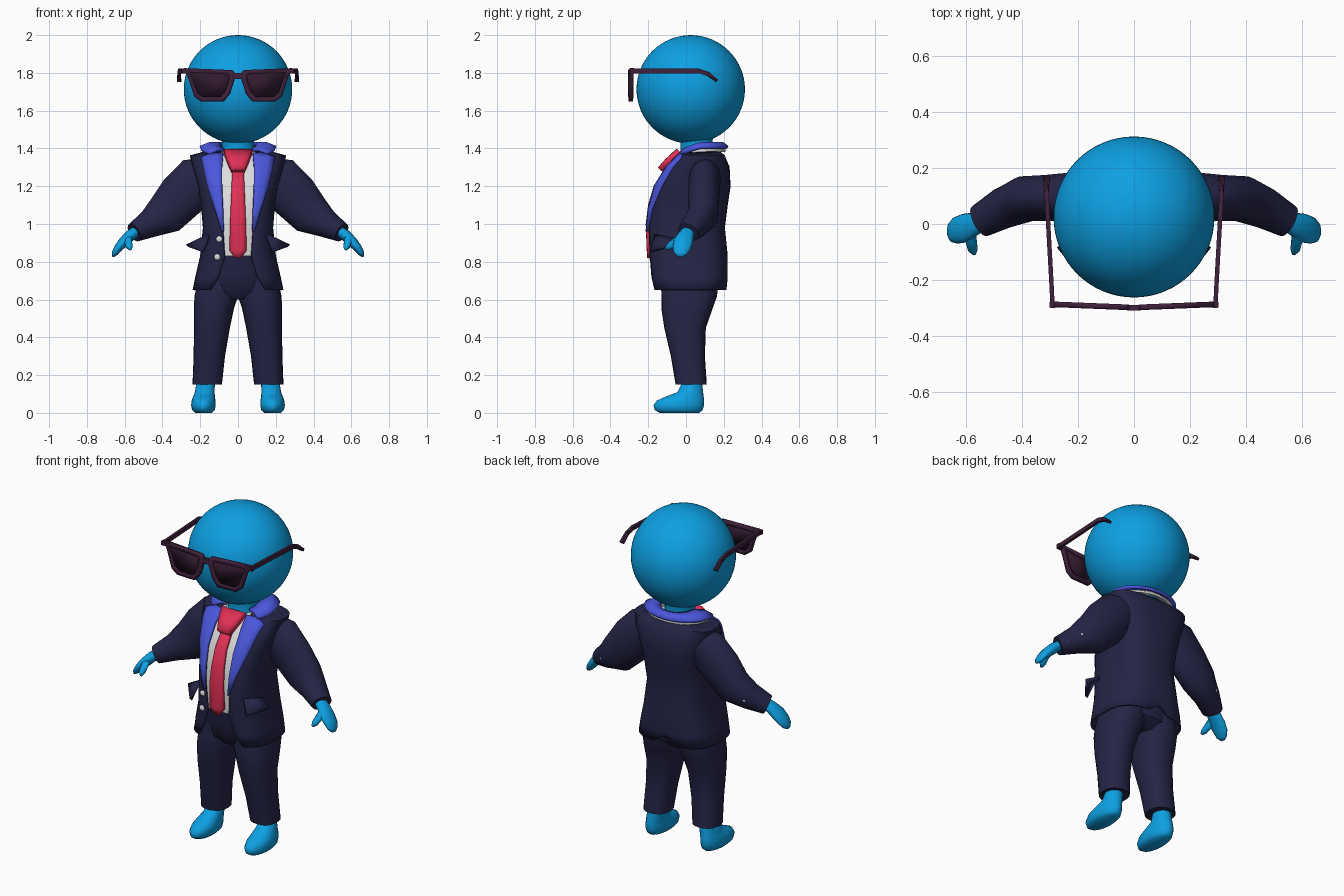
import bpy, bmesh, math
from mathutils import Vector

if "Cube" in bpy.data.objects:
    bpy.data.objects.remove(bpy.data.objects["Cube"])


def material(name, rgb):
    m = bpy.data.materials.new(name)
    m.diffuse_color = (*rgb, 1)
    m.use_nodes = True
    m.node_tree.nodes["Principled BSDF"].inputs["Base Color"].default_value = m.diffuse_color
    return m


SKIN = material("blue_skin", (0.004, 0.35, 0.76))
SUIT = material("navy_cloth", (0.018, 0.018, 0.062))
LAPEL = material("royal_blue_trim", (0.07, 0.095, 0.72))
TIE = material("red_silk", (0.76, 0.03, 0.09))
SHIRT = material("white_cloth", (0.72, 0.72, 0.72))
FRAME = material("plum_frame", (0.05, 0.015, 0.045))
LENS = material("dark_lens", (0.03, 0.01, 0.027))


def build(name, verts, faces, mat, thick=0, angle=40):
    bm = bmesh.new()
    vs = [bm.verts.new(v) for v in verts]
    for f in faces:
        bm.faces.new([vs[i] for i in f])
    bmesh.ops.recalc_face_normals(bm, faces=bm.faces)
    me = bpy.data.meshes.new(name)
    bm.to_mesh(me)
    bm.free()
    me.materials.append(mat)
    ob = bpy.data.objects.new(name, me)
    bpy.context.collection.objects.link(ob)
    bpy.ops.object.select_all(action='DESELECT')
    ob.select_set(True)
    bpy.context.view_layer.objects.active = ob
    bpy.ops.object.shade_smooth_by_angle(angle=math.radians(angle))
    if thick:
        mod = ob.modifiers.new("thickness", 'SOLIDIFY')
        mod.thickness, mod.offset = thick, 0
    return ob


def loft(name, rings, mat, closed=True, caps=True, thick=0, angle=40):
    n = len(rings[0])
    faces = []
    for r in range(len(rings) - 1):
        for i in range(n if closed else n - 1):
            j = (i + 1) % n
            faces.append((r * n + i, r * n + j, (r + 1) * n + j, (r + 1) * n + i))
    if closed and caps:
        faces += [tuple(range(n)), tuple((len(rings) - 1) * n + i for i in range(n))]
    return build(name, [p for r in rings for p in r], faces, mat, thick, angle)


def section(z, cx, hx, y0, y1, p=1.0, n=24, start=0.0):
    """Rounded horizontal outline, running from the front round the back."""
    pts = []
    for i in range(n):
        a = start + (2 * math.pi - 2 * start) * i / ((n - 1) if start else n)
        s, c = math.sin(a), math.cos(a)
        pts.append((cx + hx * math.copysign(abs(s) ** p, s),
                    (y0 + y1) / 2 - (y1 - y0) / 2 * math.copysign(abs(c) ** p, c), z))
    return pts


def tube(name, path, mat, n=16, turn=0.0, angle=40):
    """Path of (centre, in-plane radius, depth radius)."""
    rings = []
    cs = [Vector(p[0]) for p in path]
    for i, (c, ru, rv) in enumerate(path):
        t = (cs[min(i + 1, len(cs) - 1)] - cs[max(i - 1, 0)]).normalized()
        ref = Vector((0, 1, 0)) if abs(t.y) < 0.8 else Vector((1, 0, 0))
        u = t.cross(ref).normalized()
        v = u.cross(t)
        rings.append([cs[i] + u * ru * math.cos(a) + v * rv * math.sin(a)
                      for a in (turn + 2 * math.pi * k / n for k in range(n))])
    return loft(name, rings, mat, angle=angle)


def ball(name, loc, r, mat, scale=(1, 1, 1), seg=16):
    bpy.ops.mesh.primitive_uv_sphere_add(segments=seg, ring_count=seg // 2, radius=r, location=loc)
    ob = bpy.context.object
    ob.name, ob.scale = name, scale
    ob.data.materials.append(mat)
    bpy.ops.object.shade_smooth()
    return ob


# Jacket rows: height, half width, front, back, half opening
P = 0.7
ROWS = [(0.65, 0.235, -0.18, 0.21, 0.145), (0.72, 0.22, -0.185, 0.215, 0.10),
        (0.83, 0.195, -0.19, 0.215, 0.07), (0.98, 0.18, -0.20, 0.20, 0.08),
        (1.10, 0.19, -0.185, 0.215, 0.09), (1.20, 0.205, -0.155, 0.23, 0.095),
        (1.30, 0.235, -0.09, 0.225, 0.095), (1.36, 0.25, -0.03, 0.20, 0.10),
        (1.385, 0.15, 0.0, 0.17, 0.09)]


def front_y(x, z):
    """Depth of the jacket front at a point."""
    z = min(max(z, ROWS[0][0]), ROWS[-1][0])
    for a, b in zip(ROWS, ROWS[1:]):
        if z <= b[0]:
            k = (z - a[0]) / (b[0] - a[0])
            hx, y0, y1 = (a[i] + (b[i] - a[i]) * k for i in (1, 2, 3))
            s = min(abs(x) / hx, 1) ** (1 / P)
            return (y0 + y1) / 2 - (y1 - y0) / 2 * (1 - s * s) ** (P / 2)


def front_plate(name, rows, off, thick, mat, cols=4):
    """Strip laid over the chest; rows of (height, inner x, outer x)."""
    rings = []
    for z, a, b in rows:
        xs = [a + (b - a) * i / (cols - 1) for i in range(cols)]
        rings.append([(x, front_y(x, z) - off, z) for x in xs])
    return loft(name, rings, mat, closed=False, thick=thick)


# Head and neck
ball("head", (0, 0.025, 1.713), 0.287, SKIN, seg=64)
loft("neck", [section(z, 0, r, 0.055 - r, 0.055 + r)
              for z, r in ((1.3, 0.095), (1.39, 0.085), (1.44, 0.085), (1.5, 0.1))], SKIN)

# Jacket body with open front and a small vent in the back hem
rings = []
for z, hx, y0, y1, w in ROWS:
    rings.append(section(z, 0, hx, y0, y1, P, 33, math.asin((w / hx) ** (1 / P))))
x, y, z = rings[0][16]
rings[0][16] = (x, y, z + 0.045)
loft("jacket", rings, SUIT, closed=False, thick=0.012)

# Shirt under the jacket
loft("shirt", [section(z, 0, hx - 0.02, y0 + 0.012, y1 - 0.02, P, 32)
               for z, hx, y0, y1, w in ROWS[2:]], SHIRT)

# Tie blade and knot
front_plate("tie_blade", [(0.82, -0.015, 0.015), (0.86, -0.045, 0.045), (1.0, -0.042, 0.042),
                          (1.1, -0.038, 0.038), (1.2, -0.034, 0.034), (1.31, -0.028, 0.028)],
            0.006, 0.02, TIE)
front_plate("tie_knot", [(1.285, -0.035, 0.035), (1.33, -0.055, 0.055), (1.383, -0.075, 0.075)],
            0.035, 0.04, TIE)


# Collar bands around the neck
def collar(name, mat, dz, rx, ry, thick):
    rings = [[], [], []]
    for i in range(25):
        a = math.radians(-132 + 264 * i / 24)
        s, c = math.sin(a), math.cos(a)
        drop = 0.05 * max(0, -c)
        for ring, k, z in zip(rings, (0, 0.5, 1), (1.425, 1.425, 1.405)):
            ring.append(((0.1 + (rx - 0.1) * k) * s, 0.07 + (0.1 + (ry - 0.1) * k) * c,
                         z + dz - drop))
    loft(name, rings, mat, closed=False, thick=thick)


collar("jacket_collar", LAPEL, 0, 0.20, 0.15, 0.018)
collar("shirt_collar", SHIRT, -0.02, 0.188, 0.14, 0.012)

# Trouser seat
loft("trouser_seat", [section(z, 0, hx, y0, y1, 0.85) for z, hx, y0, y1 in
     ((0.6, 0.10, -0.09, 0.12), (0.64, 0.19, -0.13, 0.165), (0.74, 0.195, -0.15, 0.18),
      (0.84, 0.178, -0.17, 0.195))], SUIT)

for s, side in ((1, "left"), (-1, "right")):
    def at(x, y, z):
        return (s * x, y, z)

    # Lapel
    front_plate(side + "_lapel", [(z, s * a, s * b) for z, a, b in
                ((0.96, 0.076, 0.084), (1.08, 0.08, 0.12), (1.2, 0.085, 0.16),
                 (1.3, 0.085, 0.182), (1.35, 0.08, 0.195), (1.372, 0.078, 0.14))],
                0.014, 0.016, LAPEL)
    # Trouser leg
    loft(side + "_trouser_leg", [section(z, s * cx, hx, y0, y1, 0.85) for z, cx, hx, y0, y1 in
         ((0.15, 0.163, 0.078, -0.055, 0.11), (0.30, 0.152, 0.083, -0.08, 0.10),
          (0.45, 0.138, 0.095, -0.115, 0.105), (0.55, 0.128, 0.106, -0.13, 0.14),
          (0.62, 0.115, 0.115, -0.13, 0.165), (0.72, 0.10, 0.105, -0.125, 0.17))], SUIT)
    # Foot
    loft(side + "_foot", [section(z, s * cx, hx, y0, y1) for z, cx, hx, y0, y1 in
         ((0.0, 0.183, 0.045, -0.14, 0.07), (0.015, 0.183, 0.06, -0.165, 0.088),
          (0.04, 0.183, 0.065, -0.172, 0.095), (0.065, 0.182, 0.063, -0.155, 0.096),
          (0.085, 0.18, 0.058, -0.11, 0.094), (0.11, 0.176, 0.052, -0.045, 0.09),
          (0.17, 0.17, 0.048, -0.015, 0.085))], SKIN, angle=80)
    # Sleeve
    tube(side + "_sleeve", [(at(0.14, 0.10, 1.27), 0.09, 0.08), (at(0.21, 0.10, 1.235), 0.13, 0.085),
                            (at(0.30, 0.093, 1.145), 0.128, 0.083), (at(0.385, 0.09, 1.05), 0.112, 0.082),
                            (at(0.47, 0.055, 1.0), 0.075, 0.073), (at(0.55, 0.01, 0.955), 0.052, 0.06)],
         SUIT, n=18, angle=50)
    # Hand and thumb
    tube(side + "_hand", [(at(0.53, 0.015, 0.967), 0.028, 0.034), (at(0.57, 0.0, 0.94), 0.03, 0.042),
                          (at(0.605, -0.015, 0.905), 0.028, 0.052), (at(0.635, -0.023, 0.872), 0.022, 0.048),
                          (at(0.652, -0.03, 0.845), 0.017, 0.036), (at(0.662, -0.033, 0.828), 0.006, 0.014)],
         SKIN, angle=80)
    tube(side + "_thumb", [(at(0.575, -0.01, 0.94), 0.024, 0.024), (at(0.582, -0.055, 0.908), 0.021, 0.021),
                           (at(0.575, -0.09, 0.88), 0.018, 0.018), (at(0.57, -0.107, 0.866), 0.007, 0.007)],
         SKIN, n=12, angle=80)
    # Pocket flap
    build(side + "_pocket_flap", [at(0.155, -0.165, 0.94), at(0.195, -0.06, 0.92),
                                  at(0.27, -0.08, 0.885), at(0.185, -0.185, 0.855)],
          [(0, 1, 2, 3)], SUIT, 0.018)
    # Sleeve buttons
    for x, y, z in ((0.535, 0.075, 0.955), (0.505, 0.098, 0.98), (0.475, 0.122, 1.005)):
        ball(side + "_sleeve_button", at(x, y, z), 0.012, SHIRT, seg=10)

    # Sunglasses rim and lens
    outer = [(0.018, 1.80), (0.018, 1.765), (0.042, 1.69), (0.075, 1.648), (0.195, 1.648),
             (0.232, 1.675), (0.262, 1.77), (0.285, 1.825), (0.03, 1.815)]
    inner = [(0.15 + (x - 0.15) * 0.78, 1.738 + (z - 1.738) * 0.74) for x, z in outer]
    n = len(outer)
    v = [at(x, -0.298 + 0.04 * x, z) for x, z in outer + inner]
    build(side + "_rim", v, [(i, (i + 1) % n, n + (i + 1) % n, n + i) for i in range(n)],
          FRAME, 0.02, 20)
    build(side + "_lens", v[n:], [tuple(range(n))], LENS, 0.008, 20)
    # Temple arm hooking down behind
    tube(side + "_temple", [(at(x, y, z), 0.017, 0.011) for x, y, z in
         ((0.29, -0.30, 1.81), (0.295, -0.2, 1.81), (0.31, 0.07, 1.81),
          (0.312, 0.115, 1.795), (0.312, 0.165, 1.757))], FRAME, n=4, turn=math.pi / 4, angle=20)
    tube(side + "_hinge", [(at(0.255, -0.288, 1.81), 0.018, 0.015), (at(0.302, -0.288, 1.81), 0.018, 0.015)],
         FRAME, n=4, turn=math.pi / 4, angle=20)

# Sunglasses bridge
tube("bridge", [((-0.025, -0.298, 1.783), 0.022, 0.014), ((0.025, -0.298, 1.783), 0.022, 0.014)],
     FRAME, n=4, turn=math.pi / 4, angle=20)

# Jacket front buttons
for x, z in ((-0.10, 0.92), (-0.11, 0.825)):
    ball("front_button", (x, front_y(x, z) - 0.01, z), 0.017, SHIRT, (1, 0.6, 1), 12)
